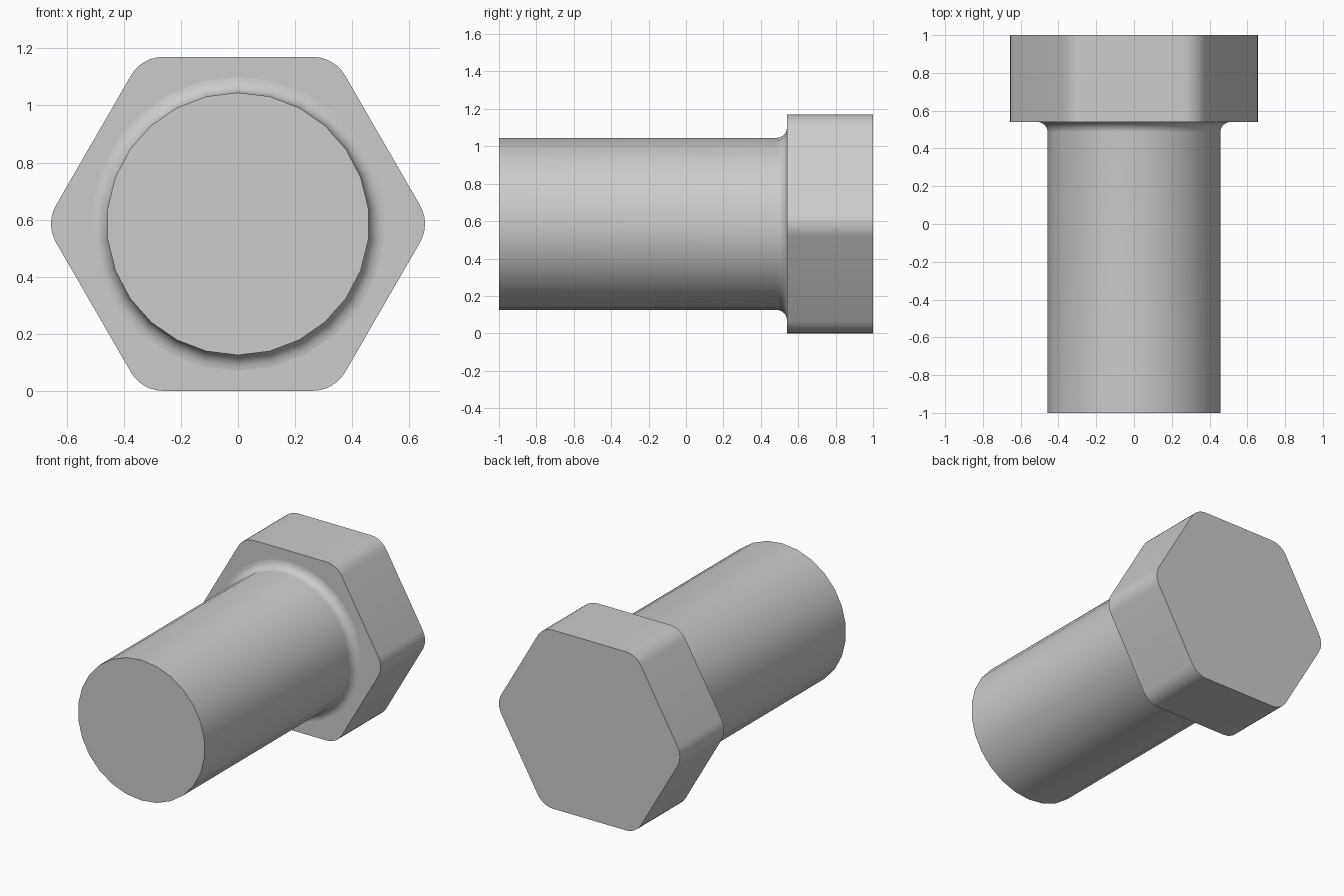
import bpy, bmesh
from math import sin, cos, pi, radians

cube = bpy.data.objects.get("Cube")
if cube:
    bpy.data.objects.remove(cube, do_unlink=True)

APOTHEM = 0.585        # half the distance across the head's flats
AXIS_Z = APOTHEM       # height of the bolt's axis
HEAD_FRONT, HEAD_BACK = 0.54, 1.0
SHAFT_FRONT, SHAFT_R, SHAFT_SIDES = -1.0, 0.46, 26
FILLET = 0.055
CORNER_R = 0.13
ARC_STEPS = 6

steel = bpy.data.materials.new("steel grey")
steel.use_nodes = True
colour = (0.6, 0.6, 0.6, 1)
steel.diffuse_color = colour
steel.node_tree.nodes["Principled BSDF"].inputs["Base Color"].default_value = colour


def loft(name, loops):
    """Skin equal-length loops of points and cap both ends."""
    bm = bmesh.new()
    rings = [[bm.verts.new(p) for p in loop] for loop in loops]
    for a, b in zip(rings, rings[1:]):
        for i in range(len(a)):
            j = (i + 1) % len(a)
            bm.faces.new((a[i], a[j], b[j], b[i]))
    bm.faces.new(rings[0])
    bm.faces.new(rings[-1])
    bmesh.ops.recalc_face_normals(bm, faces=bm.faces)
    mesh = bpy.data.meshes.new(name)
    bm.to_mesh(mesh)
    bm.free()
    mesh.materials.append(steel)
    obj = bpy.data.objects.new(name, mesh)
    bpy.context.collection.objects.link(obj)
    bpy.ops.object.select_all(action="DESELECT")
    obj.select_set(True)
    bpy.context.view_layer.objects.active = obj
    bpy.ops.object.shade_smooth_by_angle(angle=radians(30))
    return obj


# Hexagonal head with rounded corners pointing left and right
outline = []
reach = (APOTHEM - CORNER_R) / cos(pi / 6)
for k in range(6):
    middle = k * pi / 3
    for s in range(ARC_STEPS + 1):
        a = middle + (s / ARC_STEPS - 0.5) * pi / 3
        outline.append((reach * cos(middle) + CORNER_R * cos(a),
                        reach * sin(middle) + CORNER_R * sin(a)))
loft("bolt_head", [[(x, y, AXIS_Z + z) for x, z in outline]
                   for y in (HEAD_FRONT, HEAD_BACK)])

# Round shaft that flares into the head through a concave fillet
profile = [(SHAFT_FRONT, SHAFT_R)]
for s in range(ARC_STEPS + 1):
    a = s / ARC_STEPS * pi / 2
    profile.append((HEAD_FRONT - FILLET + FILLET * sin(a),
                    SHAFT_R + FILLET * (1 - cos(a))))
profile.append((HEAD_FRONT + 0.02, SHAFT_R + FILLET))
angles = [pi / 2 + i * 2 * pi / SHAFT_SIDES for i in range(SHAFT_SIDES)]
loft("bolt_shaft", [[(r * cos(a), y, AXIS_Z + r * sin(a)) for a in angles]
                    for y, r in profile])
